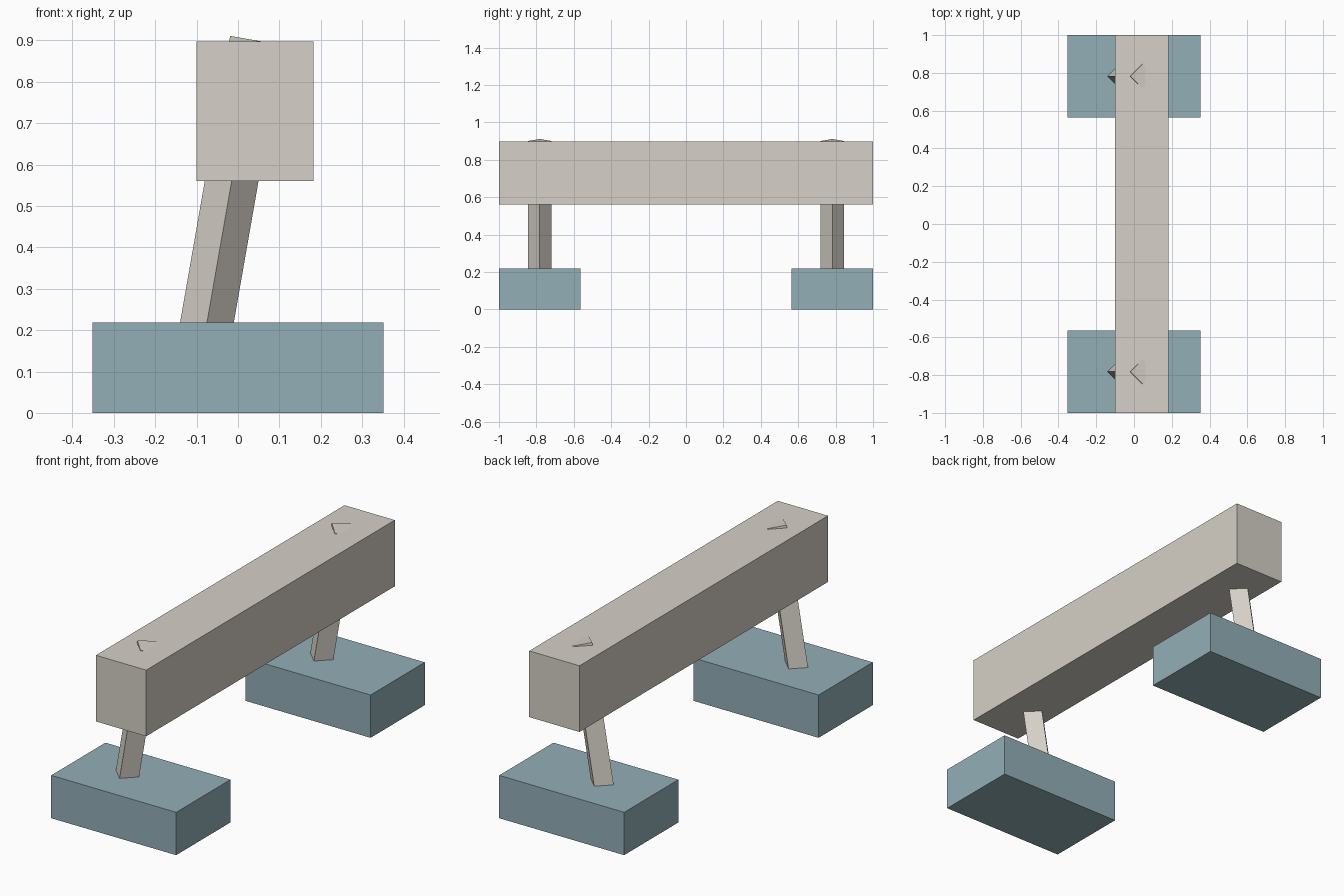
import bpy
import math
from mathutils import Vector

cube = bpy.data.objects.get("Cube")
if cube:
    bpy.data.objects.remove(cube, do_unlink=True)


def material(name, colour):
    mat = bpy.data.materials.new(name)
    mat.use_nodes = True
    mat.diffuse_color = colour
    mat.node_tree.nodes["Principled BSDF"].inputs["Base Color"].default_value = colour
    return mat


stone = material("warm stone", (0.67, 0.63, 0.57, 1))
teal = material("muted teal", (0.29, 0.43, 0.47, 1))


def box(name, low, high, mat):
    low, high = Vector(low), Vector(high)
    bpy.ops.mesh.primitive_cube_add(size=1, location=(low + high) / 2)
    obj = bpy.context.object
    obj.name = name
    obj.scale = high - low
    obj.data.materials.append(mat)


def leaning_post(name, bottom, top, radius, mat):
    # Four-sided post with its corners on the x and y axes
    bottom, top = Vector(bottom), Vector(top)
    axis = top - bottom
    bpy.ops.mesh.primitive_cylinder_add(vertices=4, radius=radius, depth=axis.length,
                                        location=(bottom + top) / 2)
    obj = bpy.context.object
    obj.name = name
    obj.rotation_euler.y = math.atan2(axis.x, axis.z)
    obj.data.materials.append(mat)


# Long beam
box("beam", (-0.1, -1, 0.56), (0.183, 1, 0.897), stone)

# Foot block and leaning post at each end
for side, label in ((-1, "front"), (1, "back")):
    y = side * 0.782
    box(label + "_foot", (-0.352, y - 0.218, 0), (0.352, y + 0.218, 0.218), teal)
    leaning_post(label + "_post", (-0.094, y, 0.11), (0.044, y, 0.9), 0.064, stone)
